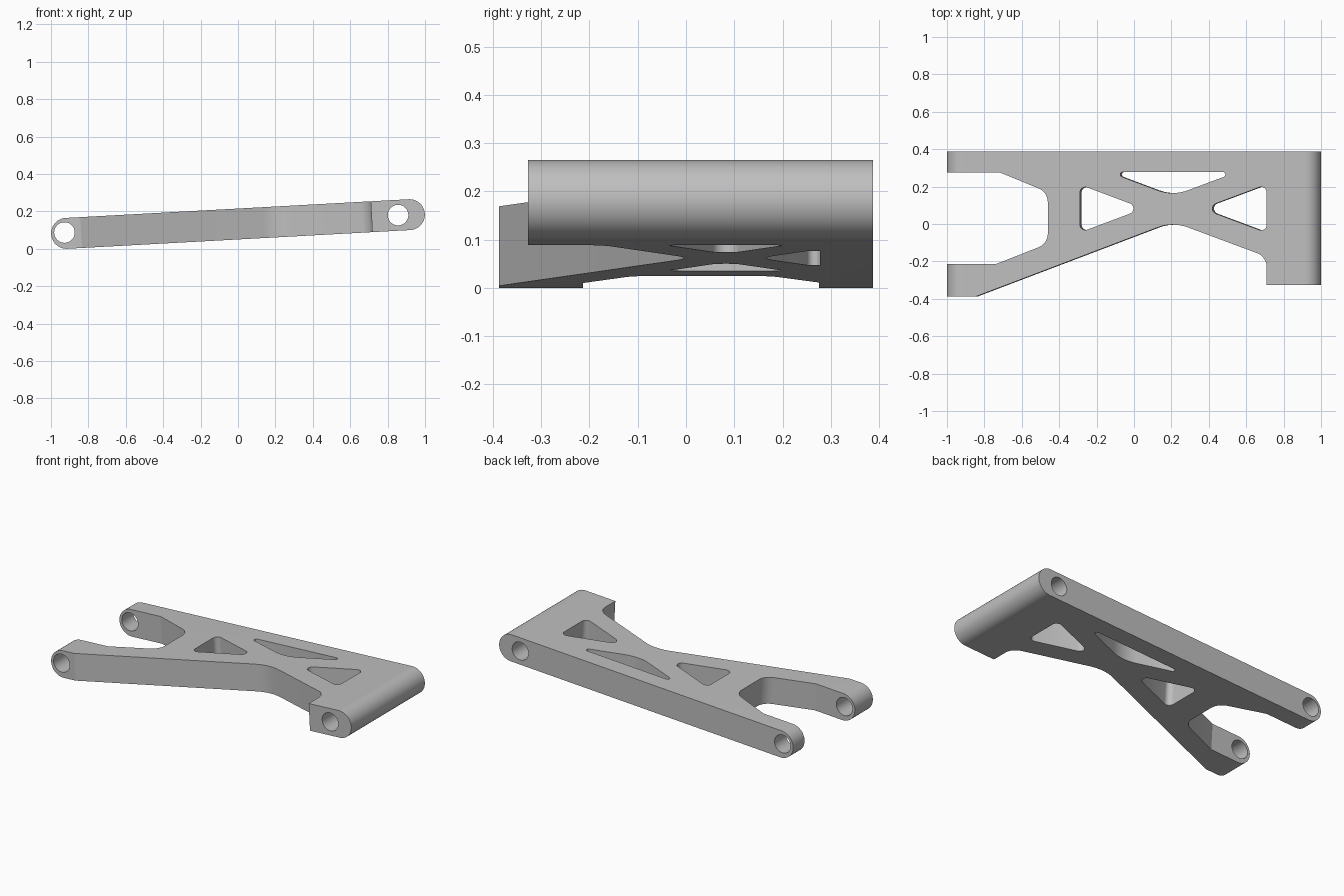
import bpy, bmesh, math
from mathutils import Matrix, Vector

cube = bpy.data.objects.get("Cube")
if cube:
    bpy.data.objects.remove(cube, do_unlink=True)

TILT = math.atan2(0.1, 1.835)   # the arm rises towards its left end
RADIUS = 0.0825                 # half thickness of the arm
DEPTH = 0.387                   # half depth of the arm

grey = bpy.data.materials.new("plain_grey")
grey.use_nodes = True
grey.diffuse_color = (0.52, 0.52, 0.52, 1)
grey.node_tree.nodes["Principled BSDF"].inputs["Base Color"].default_value = (0.52, 0.52, 0.52, 1)


def rounded(corners, steps=8):
    """Outline from (x, y, fillet radius) corners."""
    points = []
    for i, (x, y, r) in enumerate(corners):
        p = Vector((x, y))
        if r == 0:
            points.append(p)
            continue
        a = (Vector(corners[i - 1][:2]) - p).normalized()
        b = (Vector(corners[(i + 1) % len(corners)][:2]) - p).normalized()
        half = a.angle(b) / 2
        centre = p + (a + b).normalized() * r / math.sin(half)
        start = p + a * r / math.tan(half) - centre
        end = p + b * r / math.tan(half) - centre
        turn = math.atan2(start.cross(end), start.dot(end))
        for k in range(steps + 1):
            points.append(centre + Matrix.Rotation(turn * k / steps, 2) @ start)
    return points


def prism(name, outline, half, along_y=False):
    """Extrude an outline along z, or along y if asked."""
    bm = bmesh.new()
    place = (lambda p, d: (p.x, d, p.y)) if along_y else (lambda p, d: (p.x, p.y, d))
    face = bm.faces.new([bm.verts.new(place(p, -half)) for p in outline])
    new = bmesh.ops.extrude_face_region(bm, geom=[face])["geom"]
    shift = Vector(place(Vector((0, 0)), 2 * half))
    bmesh.ops.translate(bm, vec=shift, verts=[g for g in new if isinstance(g, bmesh.types.BMVert)])
    bmesh.ops.recalc_face_normals(bm, faces=bm.faces)
    mesh = bpy.data.meshes.new(name)
    bm.to_mesh(mesh)
    bm.free()
    mesh.materials.append(grey)
    obj = bpy.data.objects.new(name, mesh)
    bpy.context.collection.objects.link(obj)
    return obj


def arc(x, y, r, start, end, count):
    return [Vector((x + r * math.cos(start + (end - start) * k / count),
                    y + r * math.sin(start + (end - start) * k / count))) for k in range(count + 1)]


# Plan shape: forked right end, narrow waist, wide left end
plan = [(-1.1, 0.387, 0), (1.1, 0.387, 0), (1.1, -0.327, 0), (0.715, -0.327, 0),
        (0.715, -0.175, 0.08), (0.212, 0.012, 0.23), (-0.84, -0.387, 0), (-1.1, -0.387, 0),
        (-1.1, -0.213, 0), (-0.732, -0.213, 0), (-0.457, -0.105, 0.08),
        (-0.457, 0.17, 0.08), (-0.715, 0.276, 0), (-1.1, 0.276, 0)]
arm = prism("suspension_arm", rounded(plan), 0.2)

# Rounded side profile
side = arc(0.918, 0, RADIUS, -math.pi / 2, math.pi / 2, 32)
side += arc(-0.918, 0, RADIUS, math.pi / 2, math.pi * 1.5, 32)
cutters = [(prism("side_profile", side, DEPTH, True), 'INTERSECT')]

# Triangular lightening windows
windows = [[(-0.285, 0.21, 0.029), (-0.285, -0.045, 0.029), (0.055, 0.0825, 0.029)],
           [(0.715, 0.211, 0.029), (0.715, -0.046, 0.029), (0.37, 0.0825, 0.029)],
           [(-0.13, 0.278, 0.0135), (0.555, 0.278, 0.0135), (0.212, 0.15, 0.23)]]
for corners in windows:
    cutters.append((prism("window_cutter", rounded(corners), 0.3), 'DIFFERENCE'))

# Pin holes through both ends
for x, z in ((-0.929, 0.005), (0.857, 0.001)):
    circle = arc(x, z, 0.055, 0, math.tau, 40)[:-1]
    cutters.append((prism("pin_hole_cutter", circle, 0.6, True), 'DIFFERENCE'))

for cutter, operation in cutters:
    cutter.hide_render = True
    mod = arm.modifiers.new(cutter.name, 'BOOLEAN')
    mod.operation = operation
    mod.solver = 'EXACT'
    mod.object = cutter

# Bake the cuts, then drop the cutters
bpy.context.view_layer.update()
baked = bpy.data.meshes.new_from_object(arm.evaluated_get(bpy.context.evaluated_depsgraph_get()))
arm.modifiers.clear()
arm.data = baked
for cutter, _ in cutters:
    bpy.data.objects.remove(cutter, do_unlink=True)

# Tilt the arm and stand it on the ground
baked.transform(Matrix.Translation((0, 0, 0.1325)) @ Matrix.Rotation(-TILT, 4, 'Y'))
baked.materials.clear()
baked.materials.append(grey)

bpy.ops.object.select_all(action='DESELECT')
arm.select_set(True)
bpy.context.view_layer.objects.active = arm
bpy.ops.object.shade_smooth_by_angle(angle=math.radians(18))
